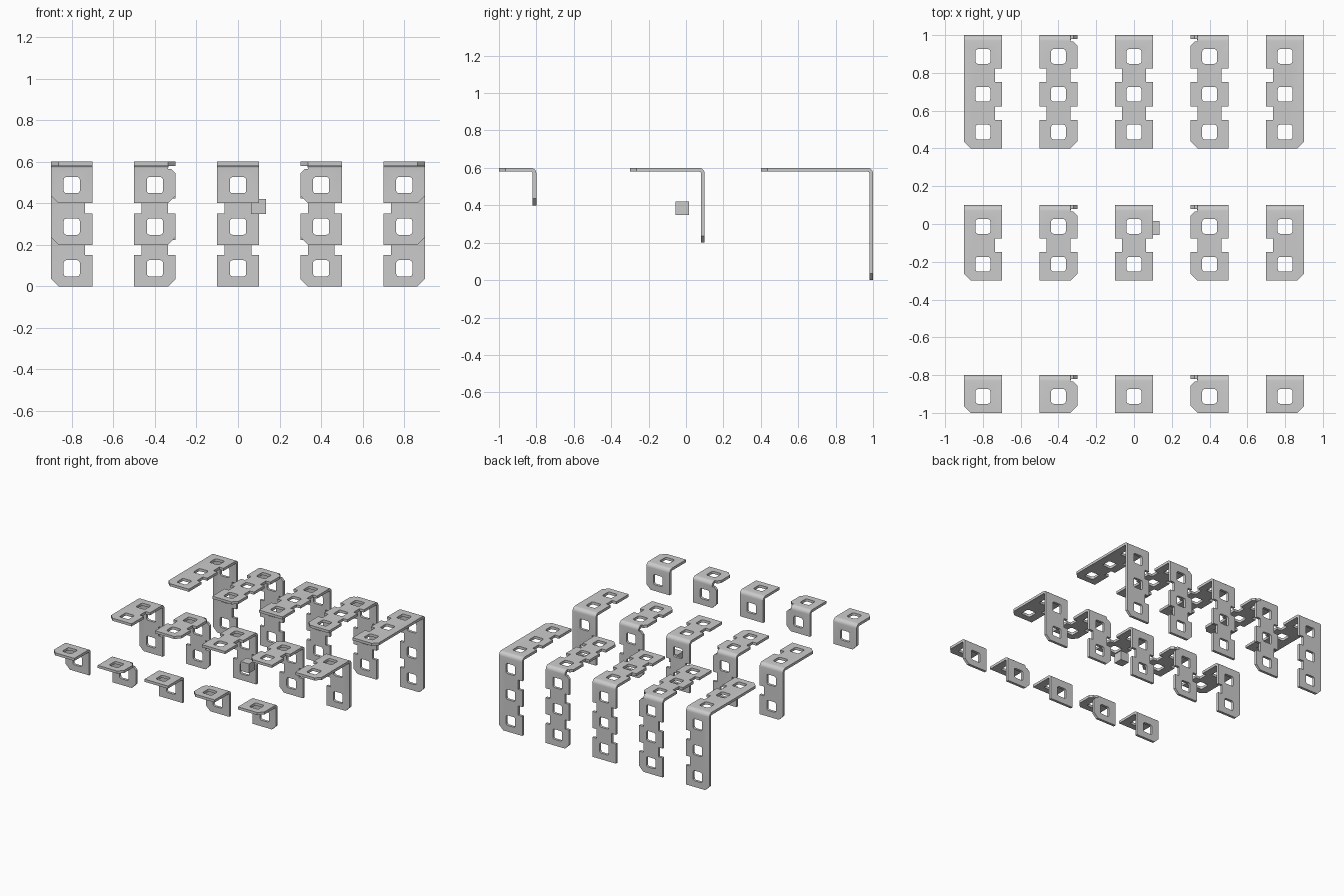
import bpy, bmesh, math
from mathutils import Vector

if "Cube" in bpy.data.objects:
    bpy.data.objects.remove(bpy.data.objects["Cube"])

T, W, CELL, TOP = 0.02, 0.1, 0.2, 0.6   # thickness, half width, cell pitch, top height
CUT, OFF = 0.036, 0.013                 # notch/chamfer size, hole offset from bend


def mesh_object(name, bm, loc=(0, 0, 0)):
    bmesh.ops.recalc_face_normals(bm, faces=bm.faces)
    me = bpy.data.meshes.new(name)
    bm.to_mesh(me)
    bm.free()
    ob = bpy.data.objects.new(name, me)
    ob.location = loc
    bpy.context.collection.objects.link(ob)
    return ob


def prism(bm, pts, shift):
    face = bm.faces.new([bm.verts.new(p) for p in pts])
    res = bmesh.ops.extrude_face_region(bm, geom=[face])
    for v in res["geom"]:
        if isinstance(v, bmesh.types.BMVert):
            v.co += Vector(shift)


def arc(cx, cy, r, a0, a1, n):
    return [(cx + r * math.cos(math.radians(a0 + (a1 - a0) * i / n)),
             cy + r * math.sin(math.radians(a0 + (a1 - a0) * i / n))) for i in range(n + 1)]


def rounded_square(cy, h=0.039, r=0.013):
    pts = []
    for sx, sy, a in ((1, 1, 0), (-1, 1, 90), (-1, -1, 180), (1, -1, 270)):
        pts += arc(sx * (h - r), cy + sy * (h - r), r, a, a + 90, 3)
    return pts


def arm_cuts(n, chamfer, notch, relief):
    """Cut shapes as (x, distance from bend) polygons for one arm."""
    end, e, cuts = n * CELL, 0.03, []
    for i in range(n):
        cuts.append(rounded_square((i + 0.5) * CELL + OFF))
    for m in notch:
        for i in range(1, n):
            s = i * CELL + OFF
            cuts.append([(m * (W - CUT), s - CUT), (m * (W + e), s - CUT),
                         (m * (W + e), s + CUT), (m * (W - CUT), s + CUT)])
    for m in chamfer:
        cuts.append([(m * (W - CUT - e), end + e), (m * (W + e), end - CUT - e),
                     (m * (W + e), end + e)])
    for m in relief:
        cuts.append([(m * (W - CUT), -e), (m * (W + e), -e),
                     (m * (W + e), T + CUT + e), (m * (W - CUT), T)])
    return cuts


def bracket(name, x, y_back, n, chamfer, notch, relief):
    # bent strip profile, outer corner at the origin
    L, ro, ri = n * CELL, 0.03, 0.01
    prof = [(-L, -T), (-L, 0)] + arc(-ro, -ro, ro, 90, 0, 6)
    prof += [(0, -L), (-T, -L)] + arc(-ro, -ro, ri, 0, 90, 6)
    bm = bmesh.new()
    prism(bm, [(-W, y, z) for y, z in prof], (2 * W, 0, 0))
    ob = mesh_object(name, bm, (x, y_back, TOP))
    # one cutter for each arm
    cutters = []
    for flat in (True, False):
        bm = bmesh.new()
        for poly in arm_cuts(n, chamfer, notch, relief):
            if flat:
                prism(bm, [(px, -s, 0.01) for px, s in poly], (0, 0, -0.045))
            else:
                prism(bm, [(px, 0.01, -s) for px, s in poly], (0, -0.045, 0))
        c = mesh_object("cutter", bm, (x, y_back, TOP))
        c.hide_render = True
        cutters.append(c)
        mod = ob.modifiers.new("cut", 'BOOLEAN')
        mod.operation, mod.solver, mod.object = 'DIFFERENCE', 'EXACT', c
    bpy.context.view_layer.update()
    done = bpy.data.meshes.new_from_object(
        ob.evaluated_get(bpy.context.evaluated_depsgraph_get()))
    ob.modifiers.clear()
    ob.data = done
    for c in cutters:
        bpy.data.objects.remove(c)
    return ob


# columns: x, chamfered end sides, notched sides, bend relief sides
columns = [("left_outer", -0.8, [-1], [1], []),
           ("left_inner", -0.4, [1], [-1, 1], [1]),
           ("middle", 0.0, [], [-1, 1], []),
           ("right_inner", 0.4, [-1], [-1, 1], [-1]),
           ("right_outer", 0.8, [1], [-1], [])]
rows = [("short", -0.8, 1), ("medium", 0.1, 2), ("long", 1.0, 3)]

brackets = [bracket(f"{size}_{col}_bracket", x, y, n, ch, no, re)
            for size, y, n in rows for col, x, ch, no, re in columns]

# small loose cube beside the middle bracket
bm = bmesh.new()
bmesh.ops.create_cube(bm, size=0.072)
mesh_object("small_cube", bm, (0.098, -0.021, 0.384))

bpy.ops.object.select_all(action='DESELECT')
for ob in brackets:
    ob.select_set(True)
bpy.context.view_layer.objects.active = brackets[0]
bpy.ops.object.shade_smooth_by_angle(angle=math.radians(31))
